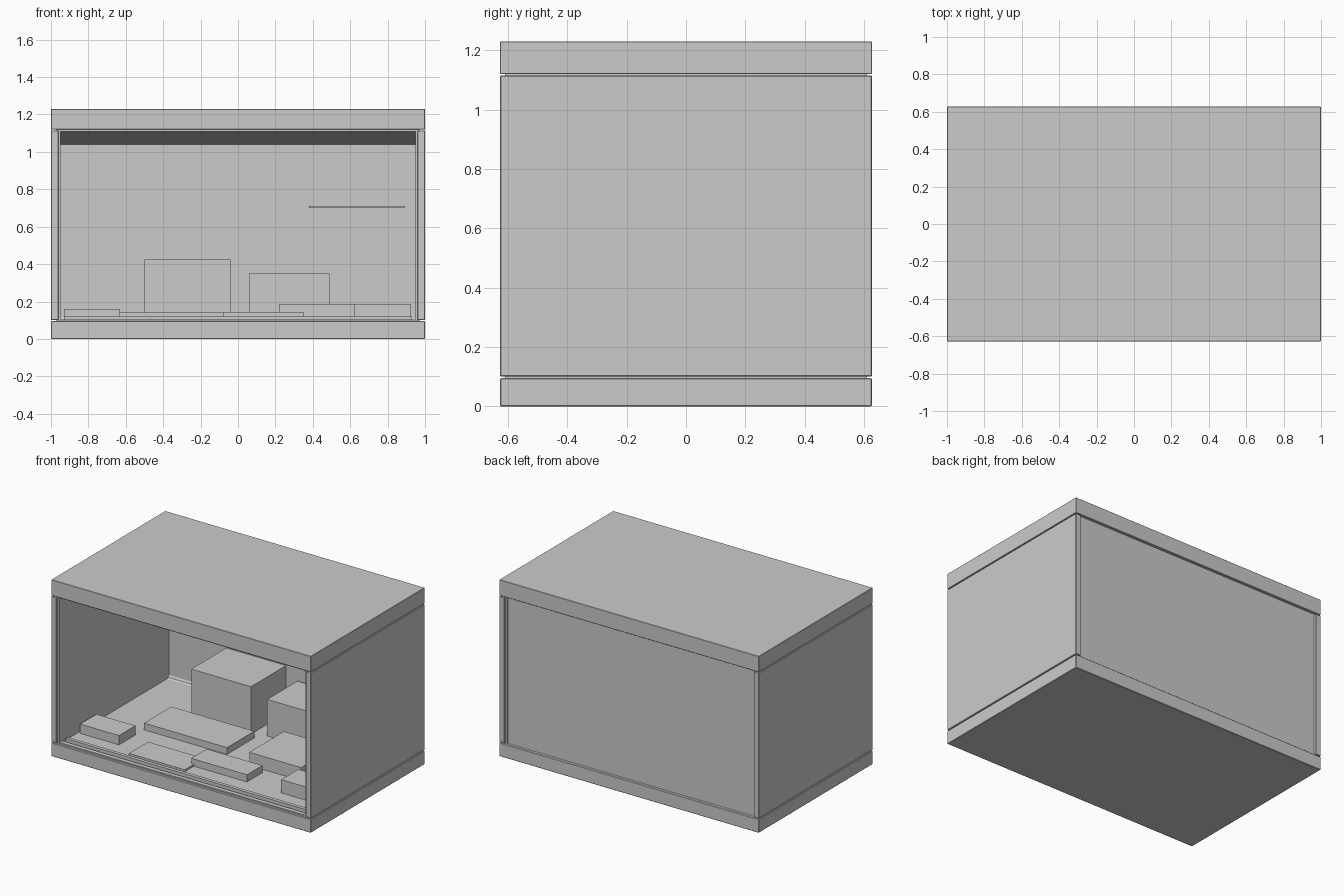
import bpy, bmesh

if "Cube" in bpy.data.objects:
    bpy.data.objects.remove(bpy.data.objects["Cube"])


def mesh_object(name, bm):
    bmesh.ops.recalc_face_normals(bm, faces=bm.faces)
    mesh = bpy.data.meshes.new(name)
    bm.to_mesh(mesh)
    bm.free()
    ob = bpy.data.objects.new(name, mesh)
    bpy.context.collection.objects.link(ob)
    return ob


def box(name, x, y, z, bevel=0.0):
    bm = bmesh.new()
    bmesh.ops.create_cube(bm, size=1)
    for v in bm.verts:
        for i, (lo, hi) in enumerate((x, y, z)):
            v.co[i] = lo if v.co[i] < 0 else hi
    ob = mesh_object(name, bm)
    if bevel:
        mod = ob.modifiers.new("edge", "BEVEL")
        mod.width = bevel
        mod.segments = 1
    return ob


def extrude_x(name, profile, x0, x1):
    bm = bmesh.new()
    face = bm.faces.new([bm.verts.new((x0, y, z)) for y, z in profile])
    ext = bmesh.ops.extrude_face_region(bm, geom=[face])
    verts = [g for g in ext["geom"] if isinstance(g, bmesh.types.BMVert)]
    bmesh.ops.translate(bm, verts=verts, vec=(x1 - x0, 0, 0))
    return mesh_object(name, bm)


D = 0.627

# Outer case: base, top and two side walls separated by thin seams
box("base_slab", (-1, 1), (-D, D), (0, 0.095), 0.003)
box("top_slab", (-1, 1), (-D, D), (1.12, 1.23), 0.002)
for name, s in (("left", -1), ("right", 1)):
    box(name + "_wall", sorted((s * 0.96, s)), (-D, D), (0.1, 1.115), 0.003)
    box(name + "_liner", sorted((s * 0.948, s * 0.97)), (-0.61, 0.61), (0.09, 1.125))

# Recessed back panel with a rounded cove where it meets the floor
box("back_panel", (-0.96, 0.96), (0.592, 0.607), (0.09, 1.125))
extrude_x("floor_cove", [(0.592, 0.095), (0.592, 0.115), (0.584, 0.101), (0.57, 0.095)], -0.948, 0.948)

# Ceiling slopes down toward the back
extrude_x("sloped_ceiling", [(-0.58, 1.12), (-0.58, 1.11), (0.592, 1.04), (0.592, 1.12)], -0.948, 0.948)

# Slim front trim and the low sill behind it
box("front_trim_top", (-0.95, 0.95), (-0.61, -0.58), (1.11, 1.125))
box("front_trim_bottom", (-0.95, 0.95), (-0.61, -0.58), (0.09, 0.103))
box("front_sill", (-0.93, 0.93), (-0.57, -0.545), (0.095, 0.12))

# Block furniture standing on the floor: x range, y range, top height
blocks = {
    "small_left_block": ((-0.93, -0.63), (-0.41, -0.23), 0.16),
    "tall_block": ((-0.5, -0.04), (0.2, 0.585), 0.425),
    "medium_block": ((0.06, 0.49), (0.235, 0.57), 0.35),
    "long_low_block": ((-0.63, 0.01), (-0.135, 0.165), 0.142),
    "thin_mat": ((-0.49, -0.06), (-0.5, -0.29), 0.108),
    "centre_low_block": ((-0.08, 0.35), (-0.40, -0.23), 0.145),
    "right_low_block": ((0.22, 0.62), (-0.19, 0.19), 0.187),
    "small_right_block": ((0.62, 0.925), (-0.41, -0.22), 0.187),
}
for name, (x, y, top) in blocks.items():
    box(name, x, y, (0.094, top))

# Thin shelf on the back wall
box("wall_shelf", (0.38, 0.89), (0.25, 0.592), (0.70, 0.712))
